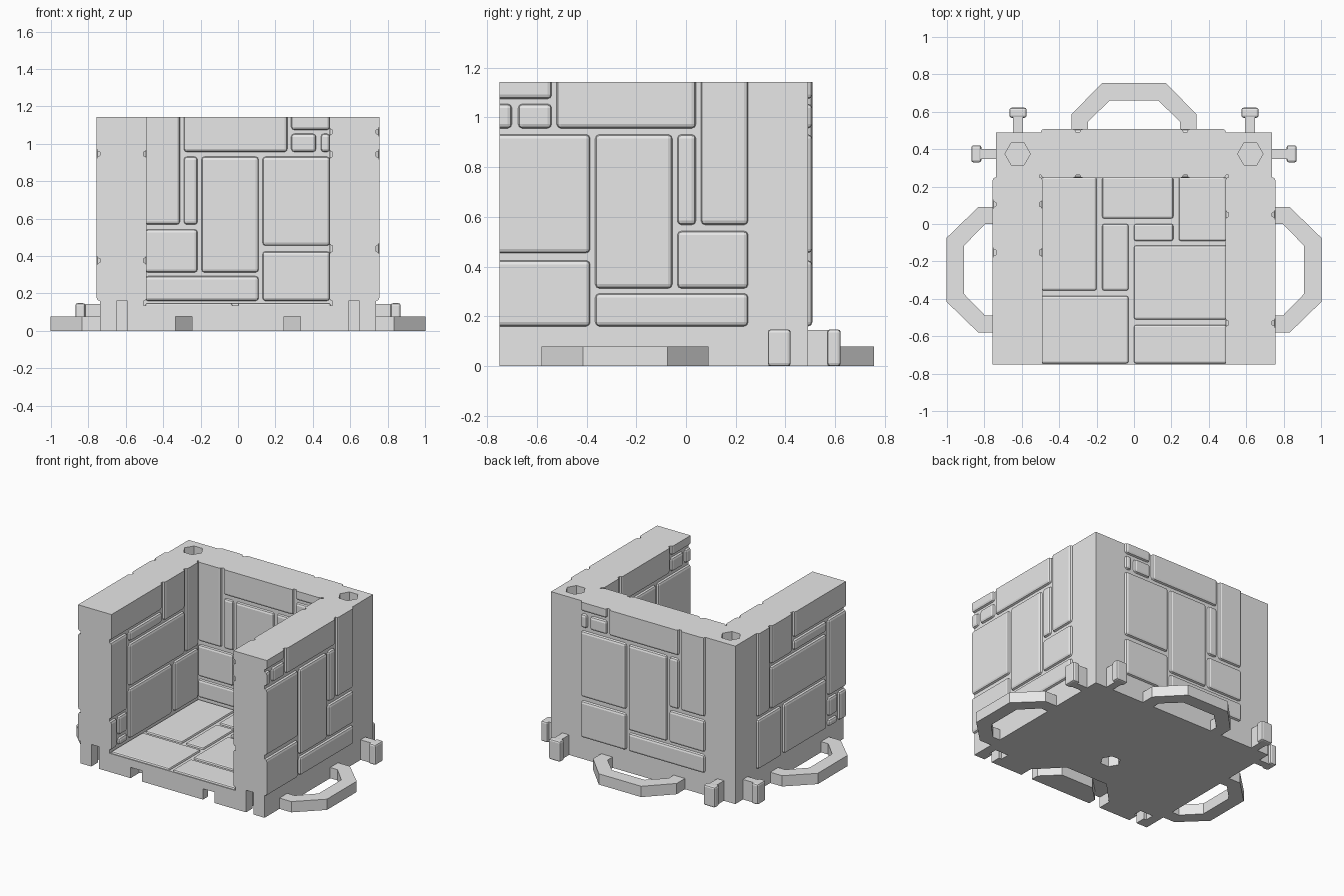
import bpy, bmesh, math
from mathutils import Vector, Matrix

if "Cube" in bpy.data.objects:
    bpy.data.objects.remove(bpy.data.objects["Cube"], do_unlink=True)

GREY = (0.8, 0.8, 0.8, 1)
stone = bpy.data.materials.new("plain_grey")
stone.use_nodes = True
stone.diffuse_color = GREY
stone.node_tree.nodes["Principled BSDF"].inputs["Base Color"].default_value = GREY

FRONT, BACK, SIDE, TOP = -0.75, 0.49, 0.738, 1.143
INNER, INNER_BACK, FLOOR = 0.505, 0.262, 0.135


def finish(name, bm):
    bmesh.ops.recalc_face_normals(bm, faces=bm.faces)
    mesh = bpy.data.meshes.new(name)
    bm.to_mesh(mesh)
    bm.free()
    mesh.materials.append(stone)
    obj = bpy.data.objects.new(name, mesh)
    bpy.context.collection.objects.link(obj)
    return obj


def box(bm, lo, hi):
    mid = (Vector(lo) + Vector(hi)) / 2
    size = Vector(hi) - Vector(lo)
    bmesh.ops.create_cube(bm, size=1, matrix=Matrix.Translation(mid) @ Matrix.Diagonal((*size, 1)))


def prism(bm, points, z0, z1):
    low = [bm.verts.new((x, y, z0)) for x, y in points]
    high = [bm.verts.new((x, y, z1)) for x, y in points]
    bm.faces.new(low[::-1])
    bm.faces.new(high)
    for i in range(len(low)):
        j = (i + 1) % len(low)
        bm.faces.new((low[i], low[j], high[j], high[i]))


def hexagon(x, y, r):
    return [(x + r * math.cos(i * math.pi / 3), y + r * math.sin(i * math.pi / 3)) for i in range(6)]


def bevel(bm, width, segments):
    bmesh.ops.bevel(bm, geom=bm.edges[:], offset=width, segments=segments, profile=0.5, affect='EDGES')


def loop_outline(root):
    """Half octagon band growing along +y from y = 0."""
    outer = [(0.335, -root), (0.335, 0.095), (0.17, 0.265)]
    inner = [(0.13, 0.17), (0.245, 0.058), (0.245, -root)]
    half = outer + inner
    right = outer + [(-x, y) for x, y in outer[::-1]]
    left = [(-x, y) for x, y in inner[::-1]] + inner
    return right + left if half else []


# Body: solid block with the room, sockets and channel cut away
bm = bmesh.new()
box(bm, (-SIDE, FRONT, 0), (SIDE, BACK, TOP))
body = finish("body", bm)

bm = bmesh.new()
box(bm, (-INNER, -1, FLOOR), (INNER, INNER_BACK, 2))
for s in (-1, 1):
    prism(bm, hexagon(s * 0.622, 0.375, 0.068), TOP - 0.15, TOP + 0.1)
    slot = [(-0.03, -0.1), (0.03, -0.1), (0.03, 0.075), (0.052, 0.075),
            (0.052, 0.14), (-0.052, 0.14), (-0.052, 0.075), (-0.03, 0.075)]
    prism(bm, [(s * 0.62 + x, FRONT + y) for x, y in slot], -0.1, 0.16)
prism(bm, hexagon(0, -0.24, 0.068), -0.1, 0.1)
prism(bm, [(x, FRONT + y) for x, y in loop_outline(0.1)], -0.1, 0.078)
cutter = finish("room_cutter", bm)
cutter.hide_render = True
mod = body.modifiers.new("cut", 'BOOLEAN')
mod.operation = 'DIFFERENCE'
mod.solver = 'EXACT'
mod.object = cutter
bpy.context.view_layer.objects.active = body
bpy.ops.object.modifier_apply(modifier=mod.name)
bpy.data.objects.remove(cutter, do_unlink=True)

# Wall slabs: one layout (left, right, bottom, top) reused on three walls
LAYOUT = [
    (0, .21, .93, 1), (0, .05, .81, .91), (.075, .21, .81, .91), (.23, .79, .81, 1),
    (.81, 1, .415, 1), (0, .365, .3, .785), (.385, .695, .155, .785),
    (.715, .79, .415, .785), (.715, 1, .155, .39), (0, .365, 0, .27), (.385, 1, 0, .135)]


def height(v):
    return 0.16 + 0.983 * v


WALLS = {
    "right_wall_slabs": lambda u, v, d: (0.488 + 0.268 * d, FRONT + u, height(v)),
    "left_wall_slabs": lambda u, v, d: (-0.488 - 0.268 * d, FRONT + 1 - v, height(u)),
    "back_wall_slabs": lambda u, v, d: (0.492 - 0.99 * u, 0.246 + 0.262 * d, height(v)),
}
for name, place in WALLS.items():
    bm = bmesh.new()
    for u0, u1, v0, v1 in LAYOUT:
        a, b = place(u0, v0, 0), place(u1, v1, 1)
        lo = [min(p) for p in zip(a, b)]
        hi = [max(p) for p in zip(a, b)]
        # Slabs reaching the open front or the top run past it and are trimmed
        if lo[1] < FRONT + 0.01:
            lo[1] -= 0.05
        if hi[2] > TOP - 0.01:
            hi[2] += 0.05
        box(bm, lo, hi)
    bevel(bm, 0.017, 2)
    for co, no in (((0, FRONT, 0), (0, -1, 0)), ((0, 0, TOP), (0, 0, 1))):
        geom = bm.verts[:] + bm.edges[:] + bm.faces[:]
        bmesh.ops.bisect_plane(bm, geom=geom, plane_co=co, plane_no=no, clear_outer=True)
        bmesh.ops.holes_fill(bm, edges=[e for e in bm.edges if e.is_boundary])
    finish(name, bm)

# Floor slabs
bm = bmesh.new()
for x0, x1, y0, y1 in [
        (-.495, -.2, -.355, .25), (-.17, .21, .03, .25), (.24, .495, -.09, .25),
        (-.17, -.03, -.355, 0), (0, .21, -.09, 0), (0, .495, -.51, -.115),
        (-.495, -.03, -.745, -.385), (0, .495, -.745, -.54)]:
    box(bm, (x0, y0, 0.1), (x1, y1, 0.15))
bevel(bm, 0.01, 2)
finish("floor_slabs", bm)


def turned(name, bm, x, y, angle):
    bm.transform(Matrix.Translation((x, y, 0)) @ Matrix.Rotation(angle, 4, 'Z'))
    finish(name, bm)


# Carrying loops on the back and both sides
quarter = math.pi / 2
for name, x, y, angle in (("back_loop", 0, BACK, 0), ("right_loop", SIDE, -0.245, -quarter),
                          ("left_loop", -SIDE, -0.245, quarter)):
    bm = bmesh.new()
    prism(bm, loop_outline(0.02), 0, 0.078)
    turned(name, bm, x, y, angle)

# T-shaped connector pegs around the back corners
for s, side in ((1, "right"), (-1, "left")):
    for name, x, y, angle in (("back_peg", s * 0.62, BACK, 0),
                              ("side_peg", s * SIDE, 0.375, -s * quarter)):
        bm = bmesh.new()
        box(bm, (-0.046, 0.078, 0), (0.046, 0.132, 0.148))
        bevel(bm, 0.012, 2)
        box(bm, (-0.027, -0.02, 0), (0.027, 0.1, 0.145))
        turned(side + "_" + name, bm, x, y, angle)
